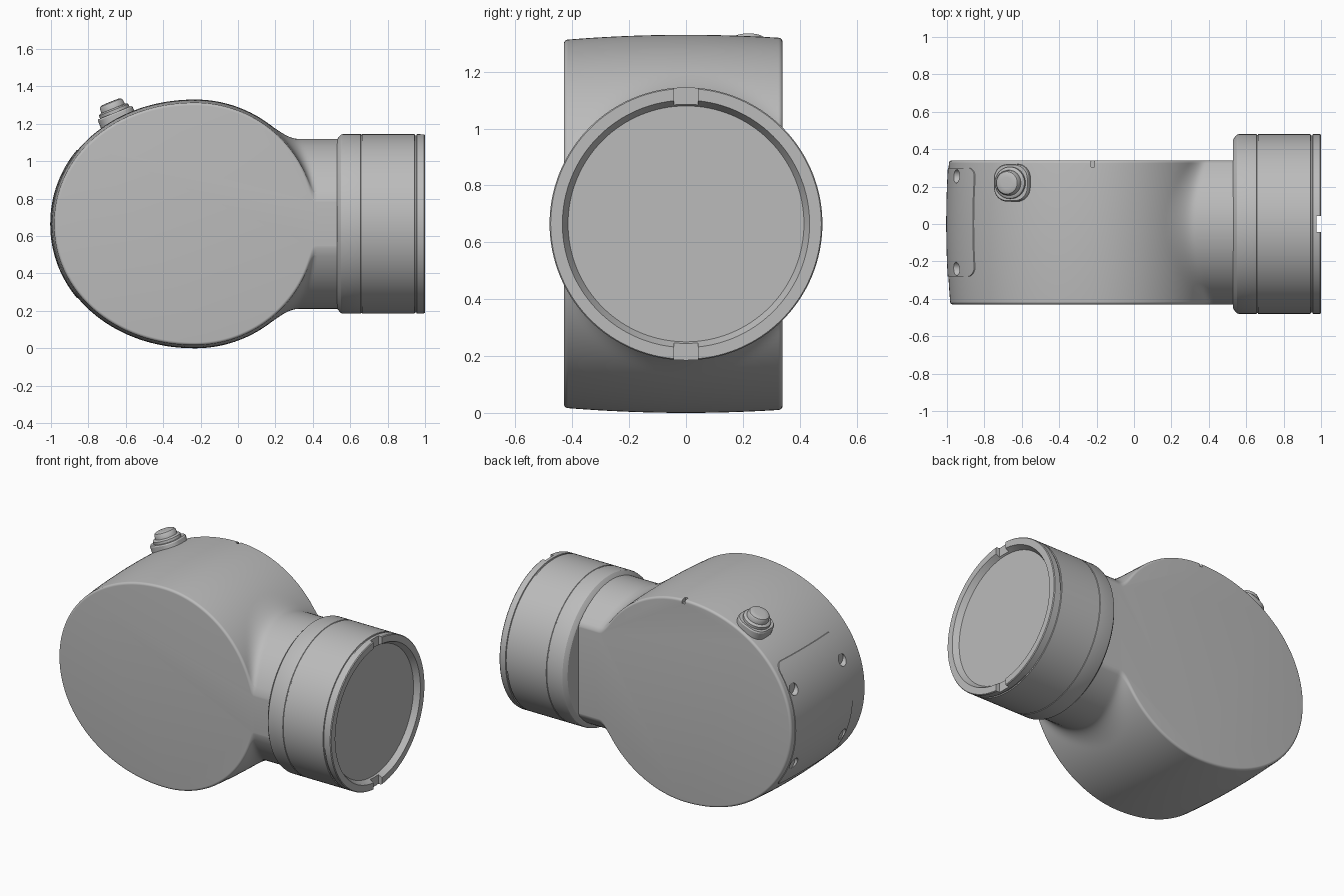
import bpy, bmesh, math
from mathutils import Matrix, Vector

if "Cube" in bpy.data.objects:
    bpy.data.objects.remove(bpy.data.objects["Cube"])

grey = bpy.data.materials.new("plain_grey")
grey.use_nodes = True
colour = (0.5, 0.5, 0.5, 1)
grey.diffuse_color = colour
for node in grey.node_tree.nodes:
    if node.type == 'BSDF_PRINCIPLED':
        node.inputs["Base Color"].default_value = colour

MID = 0.665       # height of the main axis
CX = -0.23        # centre of the housing
Y0, Y1 = -0.43, 0.34
NECK = 0.455


def make(name, bm):
    bmesh.ops.recalc_face_normals(bm, faces=bm.faces)
    mesh = bpy.data.meshes.new(name)
    bm.to_mesh(mesh)
    bm.free()
    mesh.materials.append(grey)
    ob = bpy.data.objects.new(name, mesh)
    bpy.context.collection.objects.link(ob)
    return ob


def activate(ob):
    bpy.ops.object.select_all(action='DESELECT')
    ob.select_set(True)
    bpy.context.view_layer.objects.active = ob


def combine(ob, other, operation):
    mod = ob.modifiers.new("cut", 'BOOLEAN')
    mod.operation, mod.solver, mod.object = operation, 'EXACT', other
    activate(ob)
    bpy.ops.object.modifier_apply(modifier=mod.name)


def loft(name, rings):
    """Join closed rings of equal length and cap both ends."""
    bm = bmesh.new()
    loops = [[bm.verts.new(p) for p in ring] for ring in rings]
    n = len(loops[0])
    for a, b in zip(loops, loops[1:]):
        for i in range(n):
            bm.faces.new((a[i], a[(i + 1) % n], b[(i + 1) % n], b[i]))
    bm.faces.new(loops[0])
    bm.faces.new(loops[-1])
    return make(name, bm)


def lathe(name, profile, matrix, steps=96):
    """Revolve (distance along axis, radius) pairs about local z."""
    turn = [2 * math.pi * i / steps for i in range(steps)]
    return loft(name, [[matrix @ Vector((r * math.cos(t), r * math.sin(t), h))
                        for t in turn] for h, r in profile])


def box(name, lo, hi):
    return loft(name, [[(lo[0], lo[1], z), (hi[0], lo[1], z),
                        (hi[0], hi[1], z), (lo[0], hi[1], z)] for z in (lo[2], hi[2])])


def rounded_rect(w, h, r, steps=8):
    pts = []
    for k, (sx, sy) in enumerate(((1, 1), (-1, 1), (-1, -1), (1, -1))):
        for i in range(steps + 1):
            t = math.pi / 2 * (k + i / steps)
            pts.append((sx * (w / 2 - r) + r * math.cos(t), sy * (h / 2 - r) + r * math.sin(t)))
    return pts


# Housing: egg-shaped outline blended into a round neck, slice by slice
def outline(y, inset):
    neck = math.sqrt(NECK ** 2 - y * y) - inset
    blend = 0.08
    left, right = 0.77 - inset, MID - inset
    upper = []
    for i in range(40):
        c = math.cos(math.pi / 2 * i / 40)
        upper.append((CX - left * c, right * (1 - c ** 2.05) ** (1 / 2.05)))
    for i in range(61):
        x = CX + 0.8 * i / 60
        z = math.sqrt(max(right ** 2 - (x - CX) ** 2, 0))
        if x > 0:
            k = max(blend - abs(z - neck), 0) / blend
            z = max(z, neck) + k * k * blend / 4
        upper.append((x, z))
    return ([(x, y, MID + z) for x, z in upper]
            + [(x, y, MID - z) for x, z in reversed(upper[1:])])


def housing(name, grow=0.0):
    fillet = 0.014
    slices = []
    for i in range(6):
        t = math.pi / 2 * i / 6
        slices.append((fillet * (1 - math.sin(t)), fillet * (1 - math.cos(t))))
    slices = [(e, d) for d, e in [(a, b) for a, b in slices]]
    ys = [(Y0 + e, d) for e, d in slices]
    a, b = Y0 + fillet, Y1 - fillet
    ys += [((a + b) / 2 - (b - a) / 2 * math.cos(math.pi * i / 36), 0) for i in range(37)]
    ys += [(Y1 - e, d) for e, d in reversed(slices)]
    return loft(name, [outline(y, d + 0.018 * (y / Y0) ** 2 - grow) for y, d in ys])


body = housing("housing")

# Service panel: rounded plate standing just proud of the curved end
panel = housing("service_panel", 0.004)
plate = loft("panel_cutter", [[(x, 0.01 + u, MID + v) for u, v in rounded_rect(0.58, 0.79, 0.05)]
                              for x in (-1.1, -0.8)])
combine(panel, plate, 'INTERSECT')

# Screw recesses through panel and housing
to_x = Matrix.Rotation(math.pi / 2, 4, 'Y')
cutters = [plate]
for y in (-0.24, 0.255):
    for z in (MID - 0.24, MID + 0.24):
        hole = lathe("screw_cutter", [(-1.1, 0.036), (-0.93, 0.036)],
                     Matrix.Translation((0, y, z)) @ to_x, 24)
        cutters.append(hole)
        combine(body, hole, 'DIFFERENCE')
        combine(panel, hole, 'DIFFERENCE')

# Alignment tick on the top rear edge
tick = box("tick_cutter", (-0.23, 0.305, 1.295), (-0.21, 0.4, 1.4))
cutters.append(tick)
combine(body, tick, 'DIFFERENCE')

# Coupling collar with two seams, tapered recess and end face
collar = lathe("coupling_collar", [
    (0.53, 0.452), (0.535, 0.46), (0.55, 0.477), (0.56, 0.48),
    (0.656, 0.48), (0.658, 0.477), (0.662, 0.477), (0.664, 0.48),
    (0.944, 0.48), (0.946, 0.474), (0.954, 0.474), (0.956, 0.48),
    (0.995, 0.48), (1.0, 0.476), (1.0, 0.435), (0.965, 0.415)],
    Matrix.Translation((0, 0, MID)) @ to_x, 128)
slot = box("slot_cutter", (0.975, -0.042, 0), (1.1, 0.042, 1.4))
cutters.append(slot)
combine(collar, slot, 'DIFFERENCE')

# Push button on its tilted pad
seat = Matrix.Translation((-0.652, 0.22, 1.243)) @ Matrix.Rotation(math.radians(-22), 4, 'Y')
pad = loft("button_pad", [[seat @ Vector((u * s, v * s, h)) for u, v in rounded_rect(0.2, 0.2, 0.075)]
                          for h, s in ((-0.06, 1), (0.01, 1), (0.018, 0.95))])
button = lathe("push_button", [(0, 0.085), (0.034, 0.085), (0.04, 0.078), (0.042, 0.068),
                               (0.066, 0.066), (0.075, 0.06), (0.08, 0.048), (0.081, 0.03)], seat, 40)

for c in cutters:
    bpy.data.objects.remove(c)
for ob in (body, panel, collar, pad, button):
    activate(ob)
    bpy.ops.object.shade_smooth_by_angle(angle=math.radians(30))
